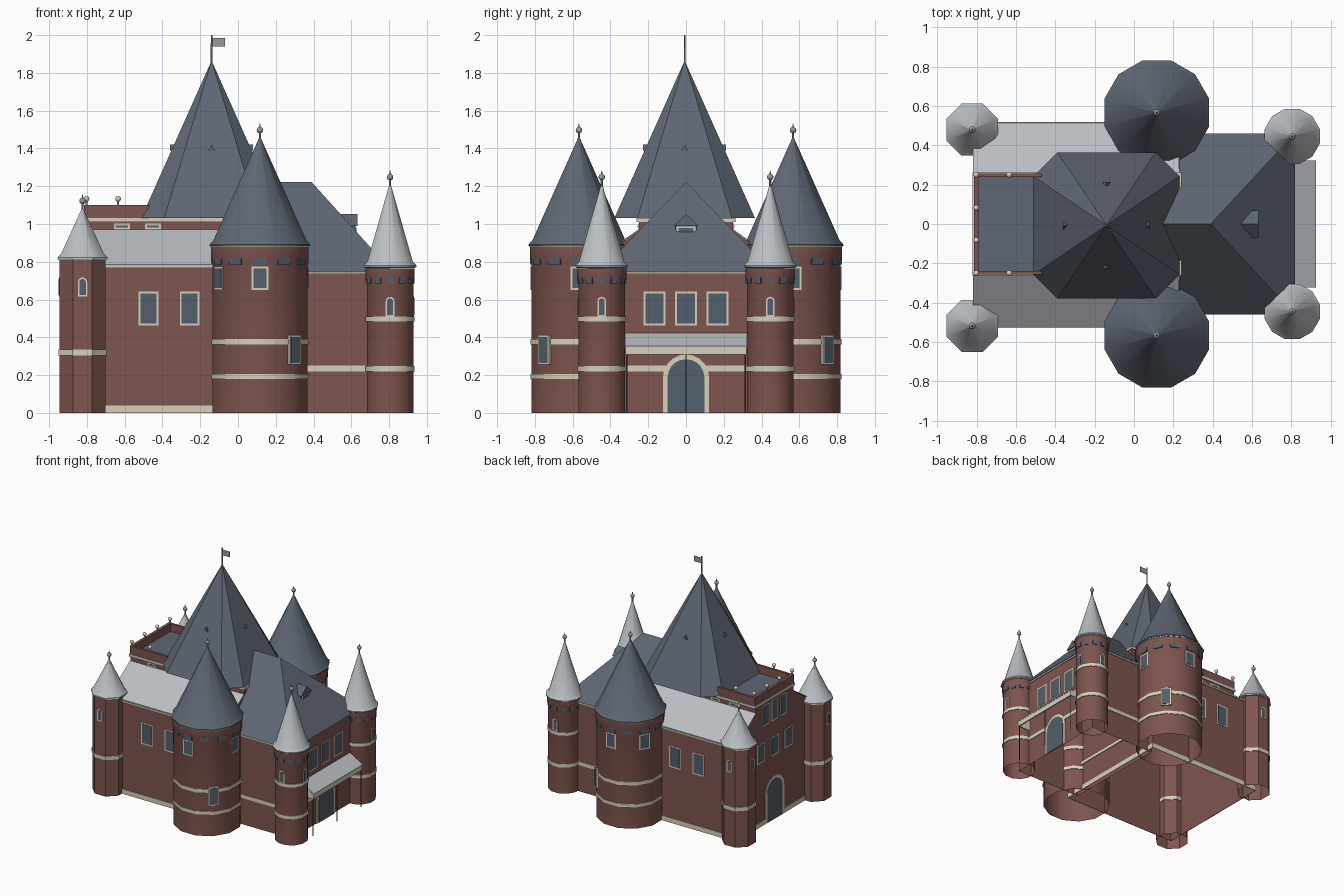
import bpy, bmesh
from math import sin, cos, pi, radians
from mathutils import Vector

cube = bpy.data.objects.get("Cube")
if cube:
    bpy.data.objects.remove(cube)


def material(name, rgb):
    m = bpy.data.materials.new(name)
    m.use_nodes = True
    m.diffuse_color = (*rgb, 1)
    m.node_tree.nodes["Principled BSDF"].inputs["Base Color"].default_value = (*rgb, 1)
    return m


BRICK = material("brick", (0.21, 0.09, 0.078))
SLATE = material("slate", (0.115, 0.135, 0.17))
LEAD = material("lead_roof", (0.49, 0.52, 0.545))
CREAM = material("cream_stone", (0.68, 0.63, 0.5))
GLASS = material("dark_glass", (0.085, 0.115, 0.15))
METAL = material("grey_metal", (0.31, 0.32, 0.33))
DARK = material("dark_iron", (0.08, 0.09, 0.1))


def mesh(name, verts, faces, mat, smooth=False):
    bm = bmesh.new()
    vs = [bm.verts.new(v) for v in verts]
    for f in faces:
        bm.faces.new([vs[i] for i in f])
    bmesh.ops.recalc_face_normals(bm, faces=bm.faces)
    me = bpy.data.meshes.new(name)
    bm.to_mesh(me)
    bm.free()
    me.materials.append(mat)
    if smooth:
        me.shade_smooth()
        me.set_sharp_from_angle(angle=radians(42))
    ob = bpy.data.objects.new(name, me)
    bpy.context.collection.objects.link(ob)


def extrude(name, base, step, mat, omit=None):
    """Solid made by moving a planar outline along a vector; one face may be left open."""
    n = len(base)
    verts = [Vector(p) for p in base] + [Vector(p) + Vector(step) for p in base]
    faces = [list(range(n)), list(range(n, 2 * n))]
    faces += [(i, (i + 1) % n, n + (i + 1) % n, n + i) for i in range(n)]
    if omit is not None:
        faces.pop(omit)
    mesh(name, verts, faces, mat)


def box(name, x, y, z, mat, omit=None):
    base = [(x[0], y[0], z[0]), (x[1], y[0], z[0]), (x[1], y[1], z[0]), (x[0], y[1], z[0])]
    extrude(name, base, (0, 0, z[1] - z[0]), mat, omit)


def belt(name, x, y, z, t, mat):
    """Hollow rectangular course of thickness t around walls."""
    for k in (0, 1):
        dx, dy = (t, -t)[k], (t, -t)[k]
        box(name, sorted((x[k], x[k] + dx)), y, z, mat)
        box(name, x, sorted((y[k], y[k] + dy)), z, mat)


def lathe(name, n, at, profile, mat, caps=(True, True)):
    """Polygonal turned form; radii are measured to the flats, flats face the axes."""
    verts = [(at[0] + r / cos(pi / n) * cos(2 * pi * (i + 0.5) / n),
              at[1] + r / cos(pi / n) * sin(2 * pi * (i + 0.5) / n), z)
             for r, z in profile for i in range(n)]
    faces = [list(range(n))] * caps[0] + [list(range(len(verts) - n, len(verts)))] * caps[1]
    for k in range(len(profile) - 1):
        faces += [(k * n + i, k * n + (i + 1) % n, (k + 1) * n + (i + 1) % n, (k + 1) * n + i)
                  for i in range(n)]
    mesh(name, verts, faces, mat, True)


def ball(name, at, r, mat=METAL):
    bpy.ops.mesh.primitive_uv_sphere_add(segments=12, ring_count=8, radius=r, location=at)
    ob = bpy.context.object
    ob.name = name
    ob.data.materials.append(mat)
    bpy.ops.object.shade_smooth()


def panel(name, at, angle, w, z0, z1, mat, proud, arched=False, back=-0.0005):
    """Upright plate on a wall whose outward direction is the angle in degrees."""
    a = radians(angle)
    out, side = Vector((cos(a), sin(a), 0)), Vector((-sin(a), cos(a), 0))
    outline = [(-w / 2, z0), (w / 2, z0)]
    if arched:
        outline += [(w / 2 * cos(pi * i / 10), z1 - w / 2 + w / 2 * sin(pi * i / 10)) for i in range(11)]
    else:
        outline += [(w / 2, z1), (-w / 2, z1)]
    pts = [Vector((at[0], at[1], z)) + side * u - out * back for u, z in outline]
    extrude(name, pts, out * (proud + back), mat)


def window(name, at, angle, w, z0, z1, arched=False, edge=0.01, sill=True, back=-0.0005):
    panel(name + "_frame", at, angle, w, z0, z1, CREAM, 0.004, arched, back)
    panel(name + "_pane", at, angle, w - 2 * edge, z0 + (edge if sill else 0), z1 - edge,
          GLASS, 0.006, arched, back)


def around(at, r, angle):
    return at[0] + r * cos(radians(angle)), at[1] + r * sin(radians(angle))


def gablet(name, at, angle, w, z0, z1, depth, mat):
    """Small three-sided roof peak running back into a slope."""
    a = radians(angle)
    out, side = Vector((cos(a), sin(a), 0)), Vector((-sin(a), cos(a), 0))
    p = Vector((at[0], at[1], z0))
    up = Vector((0, 0, z1 - z0))
    verts = [p - side * w / 2, p + side * w / 2, p + up, p + up - out * depth]
    mesh(name, verts, [(0, 1, 2), (1, 3, 2), (0, 2, 3), (0, 3, 1)], mat)


def tower(name, n, at, r, wall, eave, apex, flare, bands, roof, corbel):
    """Hollow turret with stone bands, corbelled top, pointed roof and finial."""
    profile = [(r, 0), (r, wall)]
    if corbel:
        profile = [(r, 0), (r, corbel), (r + 0.007, corbel + 0.02), (r + 0.007, wall)]
        for k in range(n):
            panel(name + "_corbel_arch", around(at, r, 360 * k / n), 360 * k / n, r * 0.28,
                  corbel - 0.015, corbel + 0.02, GLASS, 0.0075)
    lathe(name + "_wall", n, at, profile, BRICK, (False, True))
    for z0, z1 in bands:
        lathe(name + "_band", n, at, [(r + 0.0005, z0), (r + 0.006, z0), (r + 0.006, z1), (r + 0.0005, z1)],
              CREAM, (False, False))
    lathe(name + "_eave", n, at, [(r + 0.009, eave - 0.005), (flare - 0.003, eave)], CREAM)
    lathe(name + "_roof", n, at, [(flare, eave), (flare, eave + 0.008), (flare - 0.02, eave + 0.03),
                                  (0.004, apex)], roof)
    lathe(name + "_finial", 8, at, [(0.006, apex - 0.02), (0.006, apex + 0.05), (0.001, apex + 0.075)], METAL)
    ball(name + "_finial_ball", (*at, apex + 0.04), 0.017)


# Main hall, open underneath: raised centre, lean-to roofs and plinth
section = [(-0.52, 0), (-0.52, 0.775), (-0.25, 0.965), (-0.25, 1.01),
           (0.25, 1.01), (0.25, 0.965), (0.51, 0.775), (0.51, 0)]
extrude("hall_walls", [(-0.815, y, z) for y, z in section], (1.05, 0, 0), BRICK, -1)
belt("hall_plinth", (-0.82, 0.24), (-0.525, 0.515), (0, 0.04), 0.0045, CREAM)
for side, y in ((-1, -0.52), (1, 0.51)):
    eave = y + side * 0.003
    slope = [(eave, 0.785), (side * 0.25, 0.972), (side * 0.25, 0.966), (eave, 0.777)]
    extrude("lean_to_roof", [(-0.82, a, b) for a, b in slope], (1.05, 0, 0), LEAD)
    box("hall_cornice", (-0.818, 0.2), sorted((y + side * 0.0005, y + side * 0.008)), (0.768, 0.778), CREAM)
    for x in (-0.474, -0.256):
        window("hall_window", (x, y), 90 * side, 0.104, 0.463, 0.642)
    for x in (-0.615, -0.45):
        window("attic_window", (x, side * 0.25), 90 * side, 0.085, 0.972, 1.003)

# Raised terrace with parapet and ball ornaments
box("upper_cornice", (-0.822, 0.242), (-0.262, 0.262), (1.0105, 1.031), CREAM)
box("terrace_floor", (-0.8, -0.4), (-0.245, 0.245), (1.029, 1.036), SLATE)
box("end_parapet", (-0.815, -0.79), (-0.258, 0.258), (1.031, 1.1), BRICK)
for s in (-1, 1):
    box("side_parapet", (-0.8, -0.47), sorted((s * 0.238, s * 0.258)), (1.031, 1.1), BRICK)
for x, y in [(-0.802, k) for k in (-0.25, -0.083, 0.083, 0.25)] + [(-0.635, -0.25), (-0.635, 0.25)]:
    lathe("ornament_stem", 8, (x, y), [(0.006, 1.095), (0.006, 1.13)], CREAM)
    ball("ornament_ball", (x, y, 1.133), 0.015, CREAM)

# West end: door and two rows of windows
window("west_door", (-0.815, 0), 180, 0.25, 0, 0.36, True, 0.026, False)
for k in (-1, 0, 1):
    window("west_window", (-0.815, k * 0.18), 180, 0.105, 0.53, 0.69)
    window("west_upper_window", (-0.815, k * 0.115), 180, 0.085, 0.82, 0.995)

# Central spire: square with cut corners, rising to a point
cx, cy, h, c = -0.14, -0.007, 0.372, 0.25
ring = [(h, -c), (h, c), (c, h), (-c, h), (-h, c), (-h, -c), (-c, -h), (c, -h)]
mesh("spire_roof", [(cx + x, cy + y, 1.032) for x, y in ring] + [(cx, cy, 1.865)],
     [(i, (i + 1) % 8, 8) for i in range(8)] + [list(range(8))], SLATE)
for a in (0, 90, 180, 270):
    gablet("spire_vent", around((cx, cy), 0.22, a), a, 0.04, 1.385, 1.42, 0.04, SLATE)
lathe("flag_pole", 8, (cx, cy), [(0.005, 1.84), (0.004, 2.0)], METAL)
box("flag", (cx, cx + 0.07), (cy - 0.002, cy + 0.002), (1.94, 1.985), METAL)

# Gatehouse block with hipped roof, open underneath
box("gate_walls", (0.2, 0.805), (-0.45, 0.45), (0, 0.745), BRICK, 0)
belt("gate_band", (0.245, 0.81), (-0.455, 0.455), (0.22, 0.25), 0.0045, CREAM)
belt("gate_cornice", (0.245, 0.813), (-0.458, 0.458), (0.735, 0.747), 0.0075, CREAM)
e = 0.46
mesh("gate_roof", [(0.235, -e, 0.747), (0.235, e, 0.747), (0.818, e, 0.747), (0.818, -e, 0.747),
                   (0.13, 0, 1.222), (0.39, 0, 1.222)],
     [(0, 3, 5, 4), (1, 4, 5, 2), (2, 5, 3), (0, 4, 1), (0, 1, 2, 3)], SLATE)
box("dormer_body", (0.53, 0.622), (-0.055, 0.055), (0.93, 1.0), SLATE)
extrude("dormer_roof", [(0.633, -0.068, 0.99), (0.633, 0.068, 0.99), (0.633, 0, 1.052)], (-0.12, 0, 0), SLATE)
window("dormer_window", (0.622, 0), 0, 0.1, 0.946, 0.988)
for k in (-1, 0, 1):
    window("gate_window", (0.805, k * 0.166), 0, 0.116, 0.463, 0.642)
panel("gate_door_surround", (0.805, 0), 0, 0.245, 0, 0.31, CREAM, 0.007, True)
panel("gate_door", (0.805, 0), 0, 0.195, 0, 0.284, GLASS, 0.0095, True)

# Entrance canopy on thin posts
canopy = [(0.8, 0.425), (0.925, 0.355), (0.925, 0.345), (0.8, 0.415)]
extrude("canopy_roof", [(x, -0.322, z) for x, z in canopy], (0, 0.644, 0), LEAD)
box("canopy_fascia", (0.908, 0.92), (-0.32, 0.32), (0.308, 0.35), CREAM)
for s in (-1, 1):
    cheek = [(0.806, 0.308), (0.91, 0.308), (0.91, 0.35), (0.806, 0.412)]
    extrude("canopy_cheek", [(x, s * 0.314, z) for x, z in cheek], (0, s * 0.006, 0), CREAM)
for y in (-0.314, 0, 0.314):
    lathe("canopy_post", 6, (0.912, y), [(0.003, 0), (0.003, 0.315)], DARK)

# Towers, paired front and back
for s in (-1, 1):
    big = (0.116, s * 0.567)
    tower("great_tower", 12, big, 0.251, 0.878, 0.884, 1.457, 0.266,
          [(0.18, 0.206), (0.362, 0.39)], SLATE, 0.8)
    for a in (90, 0, 150):
        window("great_tower_window", around(big, 0.251, s * a), s * a, 0.09, 0.65, 0.775)
    window("great_tower_low_window", around(big, 0.262, s * 45), s * 45, 0.084, 0.255, 0.412, back=0.011)

    gate = (0.805, s * 0.446)
    tower("gate_tower", 12, gate, 0.123, 0.765, 0.772, 1.208, 0.14,
          [(0.22, 0.248), (0.485, 0.51)], LEAD, 0.7)
    for a in (90, 0):
        window("gate_tower_window", around(gate, 0.123, s * a), s * a, 0.046, 0.51, 0.615, True, 0.008)

    rear = (-0.823, 0.48 if s > 0 else -0.518)
    tower("rear_tower", 8, rear, 0.121, 0.81, 0.815, 1.082, 0.132, [(0.305, 0.335)], LEAD, None)
    for a in (90, 180):
        window("rear_tower_window", around(rear, 0.121, s * a), s * a, 0.05, 0.617, 0.717, True, 0.008)
